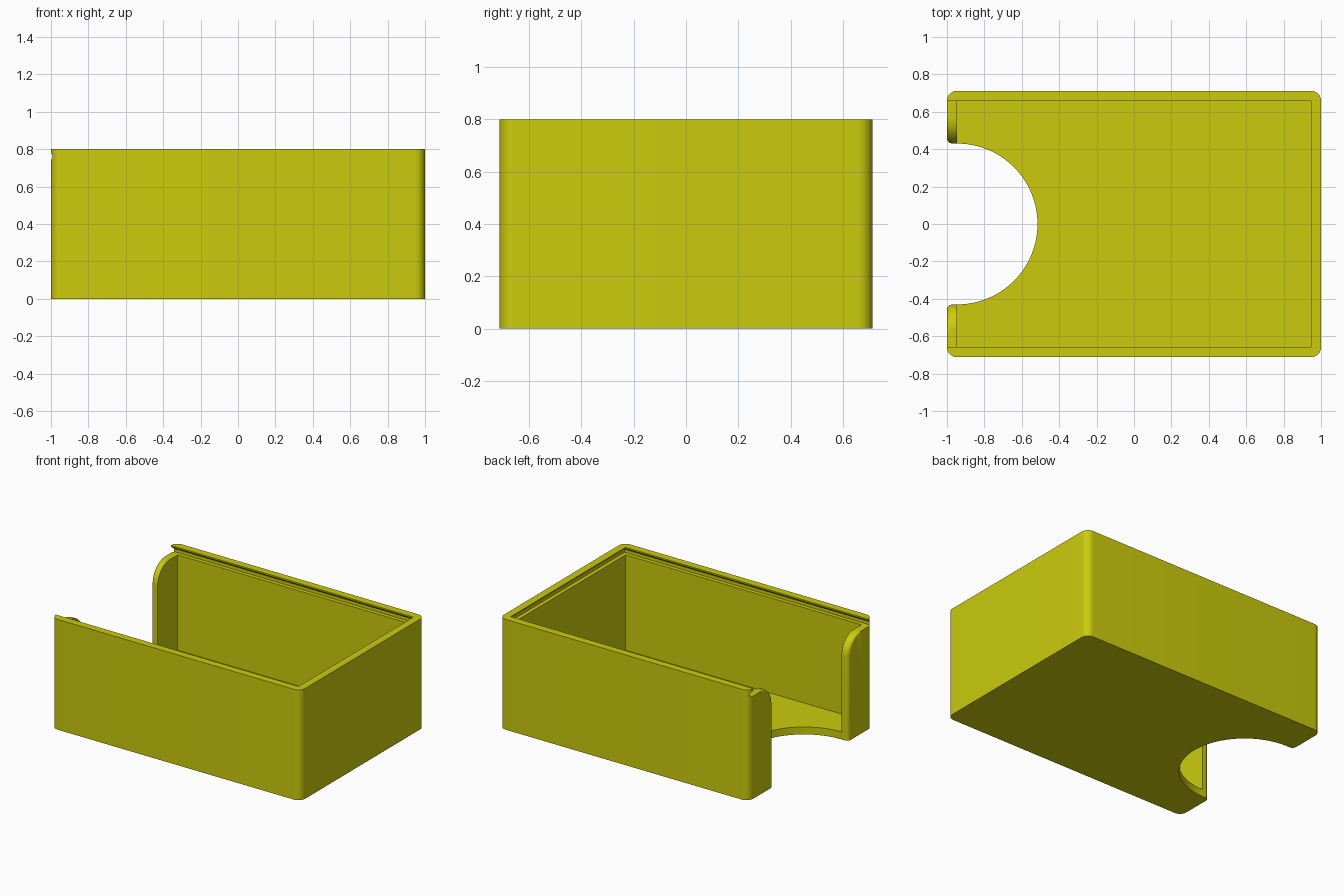
import bpy, bmesh, math

if "Cube" in bpy.data.objects:
    bpy.data.objects.remove(bpy.data.objects["Cube"])


def loft(name, layers):
    """Solid from stacked outlines: list of (z, [(x, y), ...]) with equal counts."""
    bm = bmesh.new()
    rings = [[bm.verts.new((x, y, z)) for x, y in pts] for z, pts in layers]
    n = len(rings[0])
    for a, b in zip(rings, rings[1:]):
        for i in range(n):
            j = (i + 1) % n
            bm.faces.new((a[i], a[j], b[j], b[i]))
    bm.faces.new(rings[0][::-1])
    bm.faces.new(rings[-1])
    bmesh.ops.recalc_face_normals(bm, faces=bm.faces)
    mesh = bpy.data.meshes.new(name)
    bm.to_mesh(mesh)
    bm.free()
    obj = bpy.data.objects.new(name, mesh)
    bpy.context.collection.objects.link(obj)
    return obj


def arc(cx, cy, rx, ry, a0, a1, n):
    out = []
    for i in range(n + 1):
        a = math.radians(a0 + (a1 - a0) * i / n)
        out.append((cx + rx * math.cos(a), cy + ry * math.sin(a)))
    return out


def rect(x0, x1, hy):
    return [(x0, -hy), (x1, -hy), (x1, hy), (x0, hy)]


L, W, H = 1.0, 0.712, 0.8          # half length, half width, height
T = 0.054                          # wall and floor thickness
LEDGE = 0.745                      # height of the lid ledge

# Outer block with rounded vertical corners
outline = []
for sx, sy, a in ((1, 1, 0), (-1, 1, 90), (-1, -1, 180), (1, -1, 270)):
    outline += arc(sx * (L - T), sy * (W - T), T, T, a, a + 90, 12)
box = loft("sliding_lid_box", [(0, outline), (H, outline)])

# Inner cavity
cavity = loft("cavity_cutter", [(z, rect(-L + T, L - T, W - T)) for z in (T, LEDGE + 0.01)])

# Undercut lid groove, open at the left end
groove = loft("groove_cutter", [
    (z, rect(-1.2, L - T + d, W - T + d))
    for z, d in ((LEDGE, 0.028), (0.768, 0.028), (0.79, 0.0), (0.9, 0.0))])


# Thumb opening: round in the floor, a slot in the end wall, flaring at the top
def notch(w):
    r = 0.03
    half = arc(-L + T, 0, 0.43, w, 0, 90, 32)
    half += arc(-L + r, w + r, r, r, 270, 180, 8)
    half.append((-1.2, w + r))
    return [(x, -y) for x, y in half[:0:-1]] + half


R = 0.14
layers = [(-0.1, notch(0.43))]
for i in range(13):
    a = math.radians(90 * i / 12)
    layers.append((LEDGE - R + R * math.sin(a), notch(0.43 + R * (1 - math.cos(a)))))
layers.append((0.9, notch(0.43 + R)))
opening = loft("thumb_opening_cutter", layers)

# Cut the box
bpy.context.view_layer.objects.active = box
box.select_set(True)
for cutter in (cavity, groove, opening):
    mod = box.modifiers.new(cutter.name, 'BOOLEAN')
    mod.operation = 'DIFFERENCE'
    mod.solver = 'EXACT'
    mod.object = cutter
    bpy.ops.object.modifier_apply(modifier=mod.name)
    bpy.data.objects.remove(cutter)

# Colour and shading
yellow = bpy.data.materials.new("yellow")
yellow.diffuse_color = (0.60, 0.60, 0.004, 1)
yellow.use_nodes = True
yellow.node_tree.nodes["Principled BSDF"].inputs["Base Color"].default_value = yellow.diffuse_color
box.data.materials.clear()
box.data.materials.append(yellow)
for p in box.data.polygons:
    p.material_index = 0
bpy.ops.object.shade_smooth_by_angle(angle=math.radians(30))
